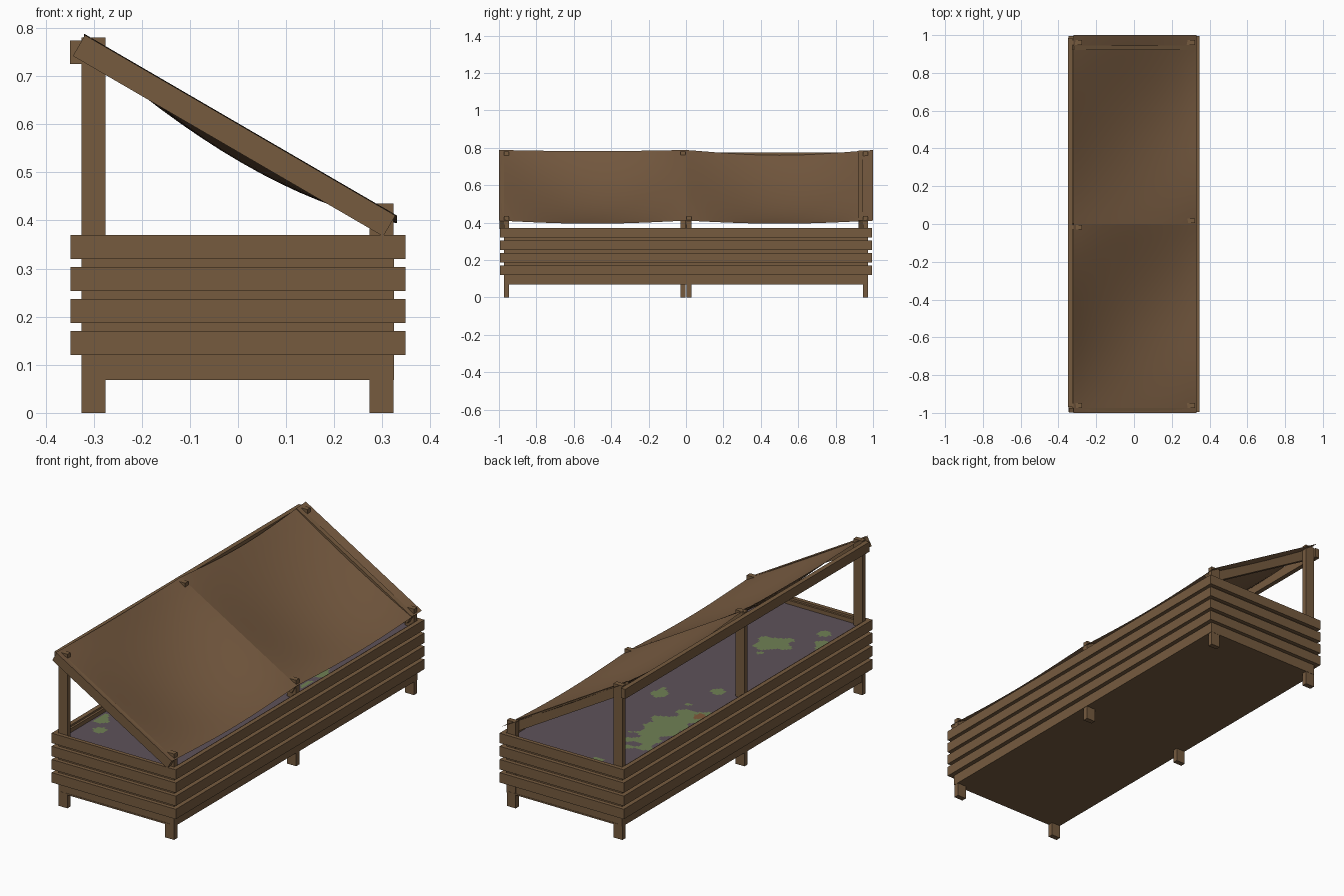
import bpy, bmesh, math
from mathutils import Matrix, Vector

if "Cube" in bpy.data.objects:
    bpy.data.objects.remove(bpy.data.objects["Cube"])


def srgb(r, g, b):
    f = lambda c: (c / 255 / 12.92) if c < 10 else ((c / 255 + 0.055) / 1.055) ** 2.4
    return (f(r), f(g), f(b), 1)


def material(name, rgb):
    m = bpy.data.materials.new(name)
    m.diffuse_color = srgb(*rgb)
    m.use_nodes = True
    m.node_tree.nodes["Principled BSDF"].inputs["Base Color"].default_value = m.diffuse_color
    return m


WOOD = material("brown wood", (118, 91, 63))
CLOTH = material("brown cloth", (118, 90, 64))
SOIL = material("grey purple soil", (94, 82, 90))
GREEN = material("leaf green", (112, 128, 84))
ORANGE = material("rust orange", (128, 88, 58))


def finish(name, bm, mats):
    me = bpy.data.meshes.new(name)
    bm.to_mesh(me)
    bm.free()
    for m in mats:
        me.materials.append(m)
    ob = bpy.data.objects.new(name, me)
    bpy.context.collection.objects.link(ob)
    return ob


def box(name, x0, x1, y0, y1, z0, z1, tilt=0.0, mat=WOOD):
    bm = bmesh.new()
    bmesh.ops.create_cube(bm, size=1)
    c = Vector(((x0 + x1) / 2, (y0 + y1) / 2, (z0 + z1) / 2))
    size = Matrix.Diagonal((x1 - x0, y1 - y0, z1 - z0, 1))
    bm.transform(Matrix.Translation(c) @ Matrix.Rotation(tilt, 4, 'Y') @ size)
    return finish(name, bm, [mat])


def sheet(name, nx, ny, point, mats, rule=None):
    # grid surface from a function of (u, v) in 0..1
    bm = bmesh.new()
    vs = [[bm.verts.new(point(i / nx, j / ny)) for j in range(ny + 1)] for i in range(nx + 1)]
    for i in range(nx):
        for j in range(ny):
            f = bm.faces.new((vs[i][j], vs[i + 1][j], vs[i + 1][j + 1], vs[i][j + 1]))
            if rule:
                f.material_index = rule(f.calc_center_median())
    return finish(name, bm, mats)


# Posts: tall on the left, short on the right
for y_tall, y_short in ((-0.96, -0.96), (-0.017, 0.017), (0.96, 0.96)):
    box("tall_post", -0.325, -0.275, y_tall - 0.013, y_tall + 0.013, 0, 0.78)
    box("short_post", 0.273, 0.323, y_short - 0.013, y_short + 0.013, 0, 0.435)

# Slats around the box, with alternating corner overlaps
for row in range(4):
    z0 = 0.12 + row * 0.0667
    z1 = z0 + 0.05
    odd = row % 2
    for s in (-1, 1):
        xs = sorted((s * 0.3255, s * 0.348))
        ys = sorted((s * 0.975, s * 0.995))
        side = 0.995 if odd else 0.975
        end = 0.3255 if odd else 0.348
        box("side_slat", xs[0], xs[1], -side, side, z0, z1)
        box("end_slat", -end, end, ys[0], ys[1], z0, z1)

# Liner inside the slats: floor and four thin walls
box("liner_floor", -0.3245, 0.3245, -0.974, 0.974, 0.068, 0.075)
for s in (-1, 1):
    xs = sorted((s * 0.3135, s * 0.3245))
    ys = sorted((s * 0.962, s * 0.972))
    box("liner_side", xs[0], xs[1], -0.974, 0.974, 0.068, 0.362)
    box("liner_end", -0.3135, 0.3135, ys[0], ys[1], 0.068, 0.362)

# Soil with patches of sprouting green: x, y, radius in x, radius in y
PATCHES = [(-0.20, 0.50, 0.085, 0.24), (-0.26, 0.30, 0.05, 0.08), (-0.09, -0.56, 0.07, 0.08),
           (-0.18, 0.01, 0.03, 0.03), (0.03, 0.17, 0.035, 0.05), (-0.28, -0.69, 0.03, 0.04),
           (-0.15, 0.92, 0.03, 0.03), (0.25, 0.30, 0.04, 0.06), (0.27, 0.15, 0.02, 0.04),
           (-0.22, -0.80, 0.03, 0.03)]


def soil_colour(c):
    if math.hypot((c.x + 0.265) / 0.025, (c.y - 0.27) / 0.035) < 1:
        return 2
    wob = 0.25 * math.sin(41 * c.x + 23 * c.y) + 0.25 * math.sin(67 * c.y - 31 * c.x)
    for x, y, rx, ry in PATCHES:
        if math.hypot((c.x - x) / rx, (c.y - y) / ry) + wob < 1:
            return 1
    return 0


sheet("soil", 56, 168, lambda u, v: (-0.3135 + 0.627 * u, -0.962 + 1.924 * v, 0.342),
      [SOIL, GREEN, ORANGE], soil_colour)

# Roof frame: three sloping rafters and the rail along the tall posts
A = math.atan2(0.375, 0.645)
cx = 0.0045 - math.sin(A) * 0.025
cz = 0.5975 - math.cos(A) * 0.025
for y0, y1 in ((-0.997, -0.973), (-0.004, 0.004), (0.921, 0.946)):
    box("rafter", cx - 0.373, cx + 0.373, y0, y1, cz - 0.025, cz + 0.025, A)
box("top_rail", -0.349, -0.3255, -0.97, 0.985, 0.725, 0.774)


# Roof cloth: two panels sagging between the rafters
def cloth_point(y0, top_dip):
    def point(u, v):
        x = -0.32 + 0.65 * u
        edge = top_dip * (1 - u) + 0.016 * u
        sag = (edge + (0.078 - edge) * 4 * u * (1 - u)) * math.sin(math.pi * v) ** 1.1 if 0 < v < 1 else 0
        return (x, y0 + v, 0.602 - 0.5814 * x - sag)
    return point


for y0, dip in ((-1, 0.006), (0, 0.028)):
    ob = sheet("roof_cloth", 16, 24, cloth_point(y0, dip), [CLOTH])
    for p in ob.data.polygons:
        p.use_smooth = True
